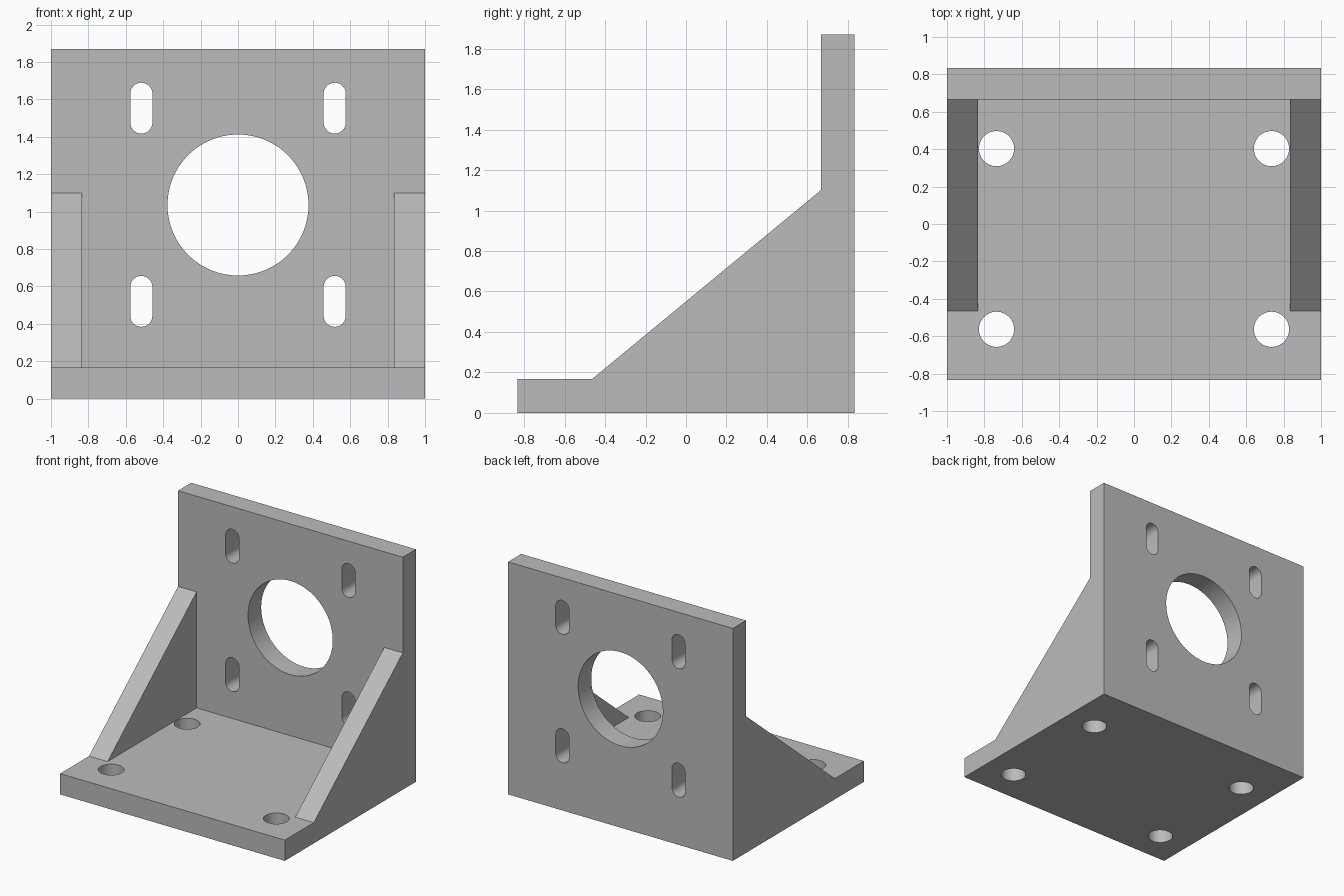
import bpy, bmesh, math
from mathutils import Vector

if "Cube" in bpy.data.objects:
    bpy.data.objects.remove(bpy.data.objects["Cube"])

grey = bpy.data.materials.new("machined grey")
grey.diffuse_color = (0.5, 0.5, 0.5, 1)
grey.use_nodes = True
grey.node_tree.nodes["Principled BSDF"].inputs["Base Color"].default_value = grey.diffuse_color


def prism(name, outline, depth):
    """Closed outline of 3D points swept along the depth vector."""
    bm = bmesh.new()
    face = bm.faces.new([bm.verts.new(p) for p in outline])
    swept = bmesh.ops.extrude_face_region(bm, geom=[face], use_keep_orig=True)
    verts = [g for g in swept["geom"] if isinstance(g, bmesh.types.BMVert)]
    bmesh.ops.translate(bm, verts=verts, vec=Vector(depth))
    bmesh.ops.recalc_face_normals(bm, faces=bm.faces)
    mesh = bpy.data.meshes.new(name)
    bm.to_mesh(mesh)
    bm.free()
    mesh.materials.append(grey)
    obj = bpy.data.objects.new(name, mesh)
    bpy.context.collection.objects.link(obj)
    return obj


def slot(cx, cy, r, half=0.0, n=64):
    """Round outline, stretched upward into a slot when half > 0."""
    pts = []
    for i in range(n):
        a = 2 * math.pi * (i + 0.5) / n
        pts.append((cx + r * math.cos(a),
                    cy + r * math.sin(a) + math.copysign(half, math.sin(a))))
    return pts


# Bracket body: side profile swept across the full width
W, D, T, H = 1.0, 0.833, 0.167, 1.87
wall_y = D - T
profile = [(-D, 0), (D, 0), (D, H), (wall_y, H), (wall_y, 1.1), (-0.465, T), (-D, T)]
body = prism("angle_bracket", [(-W, y, z) for y, z in profile], (2 * W, 0, 0))

# Pocket that leaves a sloping gusset on each side
g = 0.835
cutters = [prism("pocket_cutter",
                 [(-g, -1.2, T), (g, -1.2, T), (g, wall_y, T), (-g, wall_y, T)], (0, 0, 2.2))]

# Centre bore and four slots through the upright plate
wall_cuts = [slot(0, 1.035, 0.377, n=96)]
wall_cuts += [slot(sx * 0.517, z, 0.059, 0.077) for sx in (-1, 1) for z in (0.52, 1.553)]
for pts in wall_cuts:
    cutters.append(prism("wall_cutter", [(x, wall_y - 0.1, z) for x, z in pts], (0, 0.4, 0)))

# Four bolt holes through the base plate
for sx in (-1, 1):
    for y in (0.403, -0.563):
        pts = slot(sx * 0.735, y, 0.094)
        cutters.append(prism("bolt_cutter", [(x, y2, -0.1) for x, y2 in pts], (0, 0, 0.4)))

for c in cutters:
    m = body.modifiers.new(c.name, "BOOLEAN")
    m.operation, m.solver, m.object = "DIFFERENCE", "EXACT", c

# Bake the cuts, then drop the cutters
dg = bpy.context.evaluated_depsgraph_get()
baked = bpy.data.meshes.new_from_object(body.evaluated_get(dg))
body.modifiers.clear()
body.data = baked
for c in cutters:
    bpy.data.objects.remove(c)

# Smooth bores, crisp edges
bpy.context.view_layer.objects.active = body
body.select_set(True)
bpy.ops.object.shade_smooth_by_angle(angle=math.radians(30))
